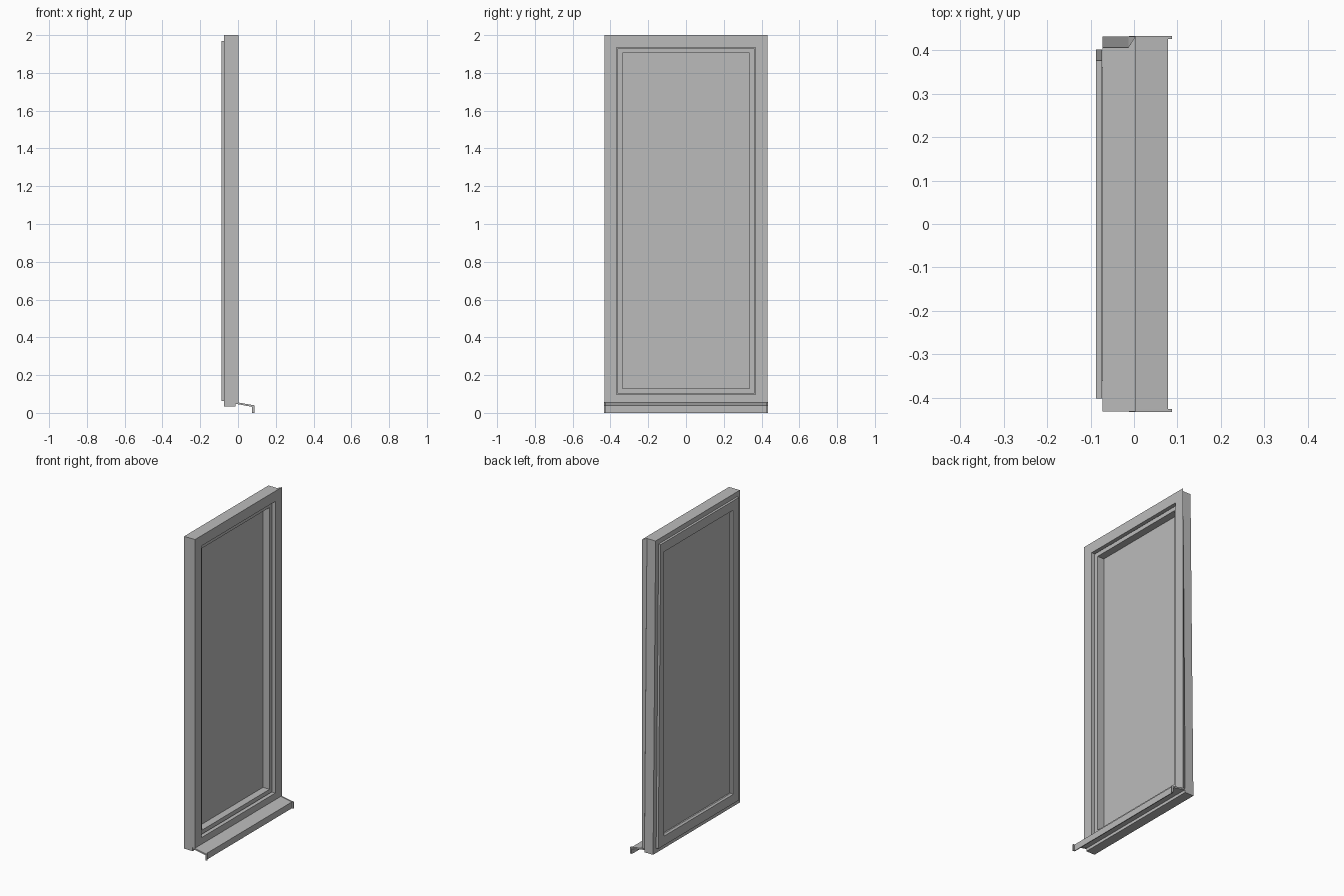
import bpy
import bmesh

if "Cube" in bpy.data.objects:
    bpy.data.objects.remove(bpy.data.objects["Cube"], do_unlink=True)

grey = bpy.data.materials.new("plain grey")
grey.use_nodes = True
GREY = (0.5, 0.5, 0.5, 1)
grey.diffuse_color = GREY
grey.node_tree.nodes["Principled BSDF"].inputs["Base Color"].default_value = GREY

HALF_WIDTH, BOTTOM, TOP = 0.432, 0.033, 2.0
LEAN = 0.025


def finish(name, bm):
    bmesh.ops.remove_doubles(bm, verts=bm.verts, dist=1e-5)
    bmesh.ops.recalc_face_normals(bm, faces=bm.faces)
    mesh = bpy.data.meshes.new(name)
    bm.to_mesh(mesh)
    bm.free()
    mesh.materials.append(grey)
    obj = bpy.data.objects.new(name, mesh)
    bpy.context.collection.objects.link(obj)
    return obj


def rectangle_sweep(name, profile, adjust):
    """Sweep (inset, x) points around the window rectangle."""
    bm = bmesh.new()
    loops = []
    for i, (inset, x) in enumerate(profile):
        w = HALF_WIDTH - inset
        low, high = BOTTOM + inset, TOP - inset
        corners = [[x, -w, low], [x, w, low], [x, w, high], [x, -w, high]]
        adjust(i, corners)
        loops.append([bm.verts.new(c) for c in corners])
    for a, b in zip(loops, loops[1:] + loops[:1]):
        for k in range(4):
            n = (k + 1) % 4
            bm.faces.new((a[k], a[n], b[n], b[k]))
    bmesh.ops.dissolve_degenerate(bm, dist=1e-5, edges=bm.edges)
    return finish(name, bm)


def extrude_y(name, profile, y0, y1):
    bm = bmesh.new()
    face = bm.faces.new([bm.verts.new((x, y0, z)) for x, z in profile])
    ext = bmesh.ops.extrude_face_region(bm, geom=[face])
    verts = [g for g in ext["geom"] if isinstance(g, bmesh.types.BMVert)]
    bmesh.ops.translate(bm, verts=verts, vec=(0, y1 - y0, 0))
    bm.faces.new([v for v in reversed(face.verts)]) if not face.is_valid else None
    return finish(name, bm)


# Outer frame: sill rebate at the front bottom, leaning rear side on +y
def frame_adjust(i, corners):
    if i in (0, 5):
        for c in corners[:2]:
            c[2] = 0.056
    if i in (3, 4, 5):
        corners[2][1] -= LEAN


rectangle_sweep("outer_frame", [(0, 0.003), (0.065, 0.003), (0.065, -0.073),
                                (0, -0.073), (0, -0.013), (0, -0.013)], frame_adjust)


# Opening sash with an overlapping rear flange and a chamfered bead
def sash_adjust(i, corners):
    if i in (4, 5):
        corners[2][1] -= LEAN


rectangle_sweep("sash", [(0.07, -0.015), (0.096, -0.015), (0.096, -0.078), (0.088, -0.088),
                         (0.03, -0.088), (0.03, -0.0735), (0.07, -0.0735)], sash_adjust)

# Glass pane
extrude_y("glass_pane", [(-0.069, 0.123), (-0.061, 0.123), (-0.061, 1.91), (-0.069, 1.91)],
          -0.342, 0.342)

# Sloping sill sheet with a drip edge, and its end caps
extrude_y("sill_sheet", [(-0.012, 0.055), (-0.012, 0.05), (0.073, 0.035), (0.073, 0),
                         (0.078, 0), (0.078, 0.04)], -0.427, 0.427)
for side, label in ((1, "left"), (-1, "right")):
    extrude_y(label + "_sill_cap", [(-0.012, 0.057), (-0.012, 0.048), (0.075, 0.032), (0.075, 0),
                                    (0.087, 0), (0.087, 0.04)], side * 0.426, side * 0.433)
